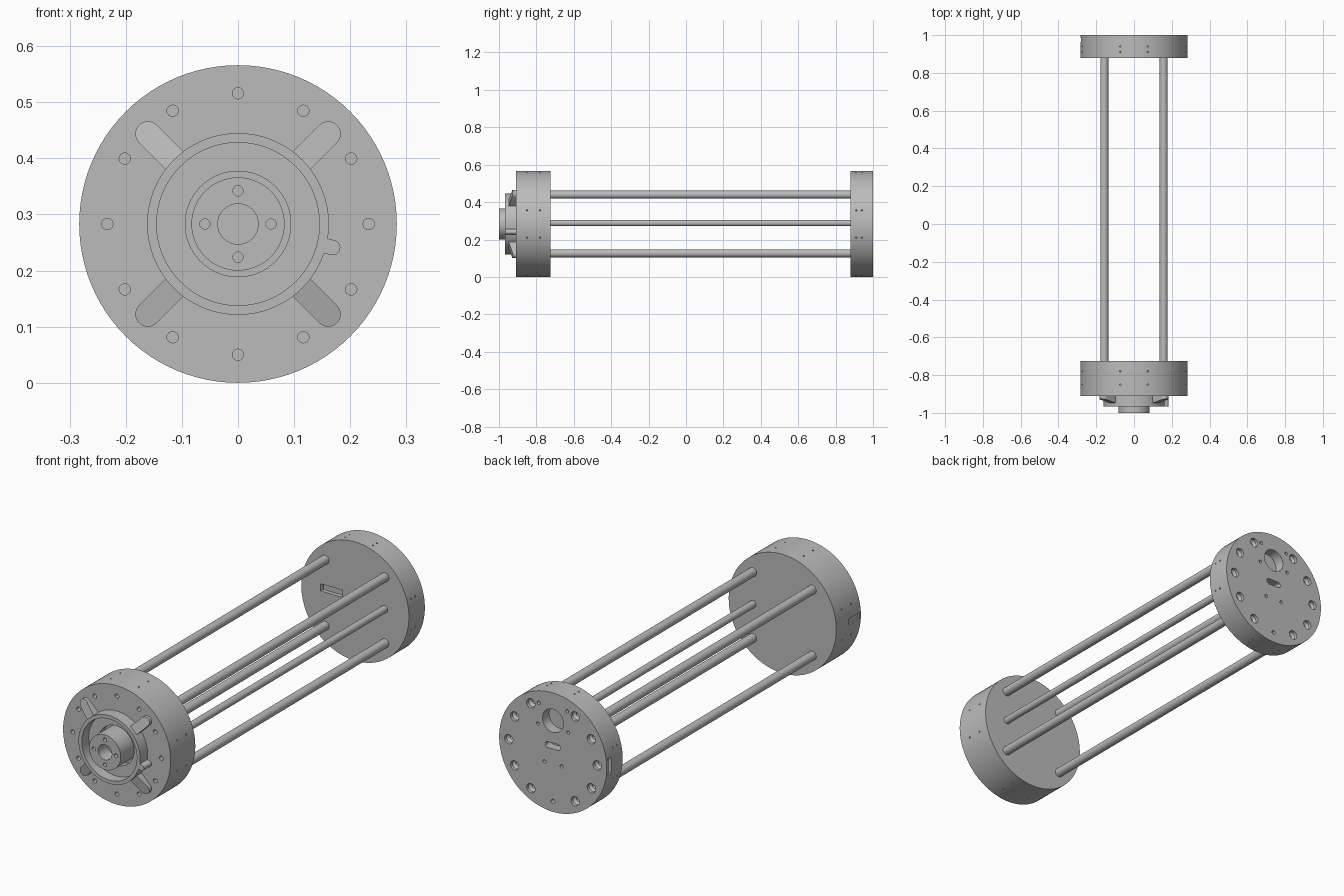
import bpy, bmesh, math
from mathutils import Matrix, Vector

if "Cube" in bpy.data.objects:
    bpy.data.objects.remove(bpy.data.objects["Cube"], do_unlink=True)

R = 0.283          # end cap radius, also the axis height
ZC = R

grey = bpy.data.materials.new("plain grey")
grey.use_nodes = True
COL = (0.5, 0.5, 0.5, 1)
grey.diffuse_color = COL
for node in grey.node_tree.nodes:
    if node.type == 'BSDF_PRINCIPLED':
        node.inputs["Base Color"].default_value = COL


def polar(r, deg):
    a = math.radians(deg)
    return r * math.cos(a), r * math.sin(a)


def lathe(bm, profile, cx=0.0, cz=0.0, n=96):
    """Closed turned solid along y; profile is (radius, y), starting and ending on the axis."""
    rings = []
    for r, y in profile:
        if r == 0:
            rings.append([bm.verts.new((cx, y, ZC + cz))])
        else:
            rings.append([bm.verts.new((cx + r * math.sin(2 * math.pi * i / n), y,
                                        ZC + cz + r * math.cos(2 * math.pi * i / n)))
                          for i in range(n)])
    for a, b in zip(rings, rings[1:]):
        if len(a) == 1 or len(b) == 1:
            bm.faces.new(b if len(a) == 1 else a)
            # the flat cap needs no centre vertex
            bm.verts.remove(a[0] if len(a) == 1 else b[0])
        else:
            for i in range(n):
                j = (i + 1) % n
                bm.faces.new((a[i], a[j], b[j], b[i]))


def drill(bm, r, y0, y1, cx, cz, n=24):
    lathe(bm, [(0, y0), (r, y0), (r, y1), (0, y1)], cx, cz, n)


def lug(bm, u0, u1, w, deg, base, y_in, y_out, both_round=False):
    """Round-ended bar lying radially on a face; its height runs from y_in to y_out."""
    arc = [math.radians(-90 + 15 * i) for i in range(13)]
    pts = [(u1 + w * math.cos(t), w * math.sin(t)) for t in arc]
    if both_round:
        pts += [(u0 - w * math.cos(t), -w * math.sin(t)) for t in arc]
    else:
        pts += [(u0, w), (u0, -w)]
    c, s = polar(1, deg)
    low, top = [], []
    for u, v in pts:
        x, z = u * c - v * s, ZC + u * s + v * c
        k = (u - u0) / (u1 + w - u0)
        low.append(bm.verts.new((x, base, z)))
        top.append(bm.verts.new((x, y_in + (y_out - y_in) * k, z)))
    bm.faces.new(low)
    bm.faces.new(top)
    for i in range(len(pts)):
        j = (i + 1) % len(pts)
        bm.faces.new((low[i], low[j], top[j], top[i]))


def block(bm, centre, size):
    bmesh.ops.create_cube(bm, size=1, matrix=Matrix.Translation(centre) @ Matrix.Diagonal((*size, 1)))


def rim_holes(bm, ys, angles):
    for y in ys:
        for deg in angles:
            x, z = polar(R, deg)
            rot = Vector((x, 0, z)).to_track_quat('Z', 'Y').to_matrix().to_4x4()
            bmesh.ops.create_cone(bm, cap_ends=True, segments=12, radius1=0.004, radius2=0.004,
                                  depth=0.03, matrix=Matrix.Translation((x, y, ZC + z)) @ rot)


def make(name, bm):
    bmesh.ops.recalc_face_normals(bm, faces=bm.faces[:])
    me = bpy.data.meshes.new(name)
    bm.to_mesh(me)
    bm.free()
    ob = bpy.data.objects.new(name, me)
    bpy.context.collection.objects.link(ob)
    me.materials.append(grey)
    return ob


def select(ob):
    bpy.ops.object.select_all(action='DESELECT')
    ob.select_set(True)
    bpy.context.view_layer.objects.active = ob


def smooth(ob):
    select(ob)
    bpy.ops.object.shade_smooth_by_angle(angle=math.radians(30))


def cut(ob, bm):
    cutter = make("hole_cutter", bm)
    cutter.hide_render = True
    mod = ob.modifiers.new("holes", 'BOOLEAN')
    mod.operation = 'DIFFERENCE'
    mod.solver = 'EXACT'
    mod.object = cutter
    select(ob)
    bpy.ops.object.modifier_apply(modifier=mod.name)
    bpy.data.objects.remove(cutter, do_unlink=True)


# Front cap with collar, recess and central hub
bm = bmesh.new()
lathe(bm, [(0, -0.725), (R, -0.725), (R, -0.91), (0.162, -0.91), (0.162, -0.967),
           (0.145, -0.967), (0.145, -0.915), (0.094, -0.915), (0.094, -0.88),
           (0.083, -0.88), (0.083, -1.0), (0.036, -1.0), (0.036, -0.93), (0, -0.93)])
front_cap = make("front_cap", bm)

bm = bmesh.new()
for i in range(12):                       # outer bolt circle
    drill(bm, 0.010, -0.93, -0.87, *polar(0.233, 30 * i))
for i in range(4):                        # hub bolt circle
    drill(bm, 0.009, -1.02, -0.95, *polar(0.059, 90 * i))
block(bm, (-R, -0.86, ZC), (0.016, 0.08, 0.03))
rim_holes(bm, (-0.85, -0.78), (15, 75, 105, 165, 195, 255, 285, 345))
cut(front_cap, bm)
smooth(front_cap)

# Four sloping ribs and the small side lug around the collar
bm = bmesh.new()
for deg in (45, 135, 225, 315):
    lug(bm, 0.152, 0.227, 0.0225, deg, -0.905, -0.95, -0.925)
smooth(make("collar_ribs", bm))
bm = bmesh.new()
lug(bm, 0.152, 0.174, 0.0135, -14, -0.905, -0.967, -0.967)
smooth(make("collar_lug", bm))

# Rear cap
bm = bmesh.new()
lathe(bm, [(0, 0.88), (R, 0.88), (R, 1.0), (0, 1.0)])
rear_cap = make("rear_cap", bm)

bm = bmesh.new()
for i in range(12):                       # counterbored bolt circle
    x, z = polar(0.233, 30 * i)
    if i == 9:
        drill(bm, 0.010, 0.95, 1.02, x, z)
    elif i != 3:
        lathe(bm, [(0, 1.02), (0.022, 1.02), (0.022, 0.985), (0.011, 0.975),
                   (0.011, 0.93), (0, 0.93)], x, z, 24)
drill(bm, 0.055, 0.95, 1.02, 0, 0.15, 48)  # large round port
for side in (-1, 1):                      # small screw holes
    for x, z in ((0.045, -0.055), (0.08, 0.115), (0.075, 0.215)):
        drill(bm, 0.008, 0.96, 1.02, side * x, z, 16)
# Slots on the back, the inner face and the rim
slot = bmesh.new()
lug(slot, -0.026, 0.026, 0.014, 0, 0.96, 1.02, 1.02, both_round=True)
for v in slot.verts:
    v.co.z += 0.03
tmp = bpy.data.meshes.new("slot")
slot.to_mesh(tmp)
slot.free()
bm.from_mesh(tmp)
bpy.data.meshes.remove(tmp)
block(bm, (-0.124, 0.88, ZC + 0.018), (0.115, 0.04, 0.034))
block(bm, (-R, 0.975, ZC), (0.03, 0.022, 0.08))
rim_holes(bm, (0.91, 0.94), (15, 75, 105, 165, 195, 255, 285, 345))
cut(rear_cap, bm)
smooth(rear_cap)

# Four corner rods and one thinner middle rod
rods = [("upper_left_rod", 0.157, 0.157, 0.021), ("upper_right_rod", -0.157, 0.157, 0.021),
        ("lower_left_rod", 0.157, -0.157, 0.021), ("lower_right_rod", -0.157, -0.157, 0.021),
        ("middle_rod", 0.155, 0.005, 0.017)]
for name, x, z, r in rods:
    bm = bmesh.new()
    drill(bm, r, -0.735, 0.89, x, z, 32)
    smooth(make(name, bm))
